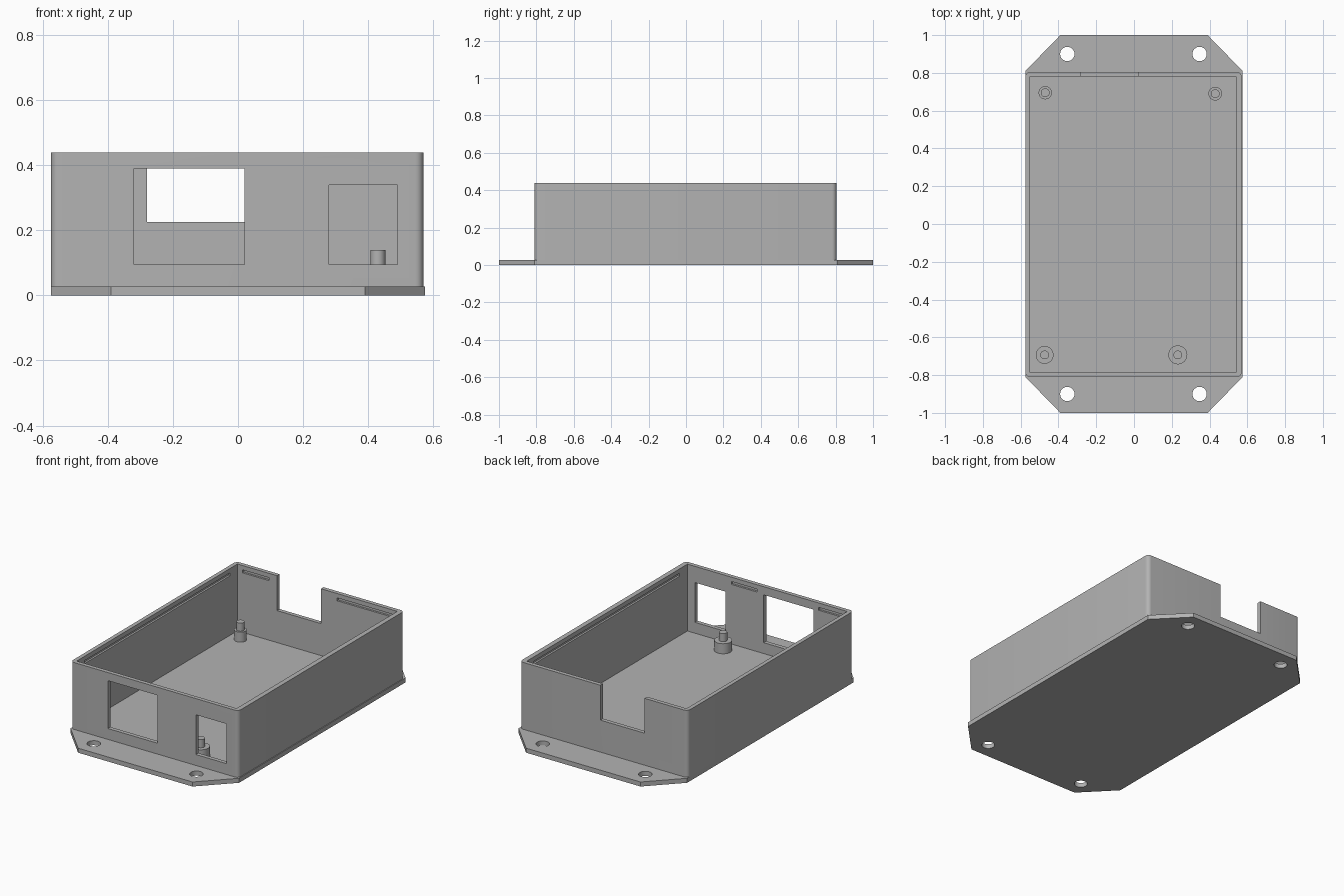
import bpy, bmesh, math

cube = bpy.data.objects.get("Cube")
if cube:
    bpy.data.objects.remove(cube, do_unlink=True)

grey = bpy.data.materials.new("plain grey plastic")
grey.use_nodes = True
GREY = (0.45, 0.45, 0.45, 1)
grey.diffuse_color = GREY
grey.node_tree.nodes["Principled BSDF"].inputs["Base Color"].default_value = GREY

PLATE, TOP = 0.028, 0.44


def prism(name, outline, z0, z1):
    """Extrude a closed outline from z0 up to z1."""
    bm = bmesh.new()
    face = bm.faces.new([bm.verts.new((x, y, z0)) for x, y in outline])
    up = bmesh.ops.extrude_face_region(bm, geom=[face])["geom"]
    verts = [v for v in up if isinstance(v, bmesh.types.BMVert)]
    bmesh.ops.translate(bm, verts=verts, vec=(0, 0, z1 - z0))
    bmesh.ops.recalc_face_normals(bm, faces=bm.faces)
    mesh = bpy.data.meshes.new(name)
    bm.to_mesh(mesh)
    bm.free()
    mesh.materials.append(grey)
    obj = bpy.data.objects.new(name, mesh)
    bpy.context.collection.objects.link(obj)
    return obj


def circle(x, y, r, n=32):
    return [(x + r * math.cos(math.tau * i / n), y + r * math.sin(math.tau * i / n))
            for i in range(n)]


def rect(x0, x1, y0, y1):
    return [(x0, y0), (x1, y0), (x1, y1), (x0, y1)]


def rounded_rect(x0, x1, y0, y1, r, n=6):
    centres = [(x1 - r, y1 - r), (x0 + r, y1 - r), (x0 + r, y0 + r), (x1 - r, y0 + r)]
    return [(cx + r * math.cos((q + i / n) * math.pi / 2),
             cy + r * math.sin((q + i / n) * math.pi / 2))
            for q, (cx, cy) in enumerate(centres) for i in range(n + 1)]


def activate(obj):
    bpy.ops.object.select_all(action="DESELECT")
    obj.select_set(True)
    bpy.context.view_layer.objects.active = obj


def cut(obj, outline, z0, z1):
    """Subtract a prism from the object."""
    cutter = prism("cutter", outline, z0, z1)
    cutter.hide_render = True
    mod = obj.modifiers.new("cut", "BOOLEAN")
    mod.operation, mod.solver, mod.object = "DIFFERENCE", "EXACT", cutter
    activate(obj)
    bpy.ops.object.modifier_apply(modifier=mod.name)
    bpy.data.objects.remove(cutter, do_unlink=True)


def smooth(obj):
    activate(obj)
    bpy.ops.object.shade_smooth_by_angle(angle=math.radians(30))


# Mounting plate with clipped corners and four screw holes
half = [(0.575, -0.81), (0.575, 0.81), (0.39, 1.0)]
plate = prism("base_plate", half + [(-0.39, 1.0), (-0.575, 0.81), (-0.575, -0.81),
                                    (-0.39, -1.0), (0.39, -1.0)], 0, PLATE)
for x in (-0.353, 0.347):
    for y in (-0.9, 0.9):
        cut(plate, circle(x, y, 0.038), -0.1, 0.1)
smooth(plate)

# Box walls: rounded outside, square inside
X0, X1, Y0, Y1 = -0.55, 0.54, -0.785, 0.78
WALL = 0.025
walls = prism("box_walls", rounded_rect(X0 - WALL, X1 + 0.03, Y0 - WALL, Y1 + WALL, 0.025),
              PLATE, TOP)
cut(walls, rect(X0, X1, Y0, Y1), -0.1, 0.6)

# Front windows and the open notch in the back wall
cut(walls, rect(-0.32, 0.02, -0.9, -0.7), 0.095, 0.39)
cut(walls, rect(0.28, 0.49, -0.9, -0.7), 0.095, 0.34)
cut(walls, rect(-0.28, 0.02, 0.7, 0.9), 0.225, 0.6)

# Shallow lid grooves inside the rim
D = 0.012
grooves = [rect(X0 - D, X0 + D, -0.71, 0.71), rect(X1 - D, X1 + D, -0.71, 0.71)]
grooves += [rect(a, b, Y1 - D, Y1 + D) for a, b in ((-0.515, -0.335), (0.13, 0.505))]
grooves += [rect(a, b, Y0 - D, Y0 + D) for a, b in ((-0.53, -0.355), (0.065, 0.24))]
for outline in grooves:
    cut(walls, outline, 0.395, 0.413)
smooth(walls)

# Circuit board standoffs: wide collar with a locating pin
standoffs = {
    "back_right": (-0.47, 0.695, 0.035),
    "back_left": (0.43, 0.69, 0.036),
    "front_right": (-0.473, -0.693, 0.047),
    "front_left": (0.232, -0.693, 0.05),
}
for place, (x, y, r) in standoffs.items():
    smooth(prism(place + "_standoff_collar", circle(x, y, r), PLATE, 0.09))
    smooth(prism(place + "_standoff_pin", circle(x, y, 0.023), 0.09, 0.14))
